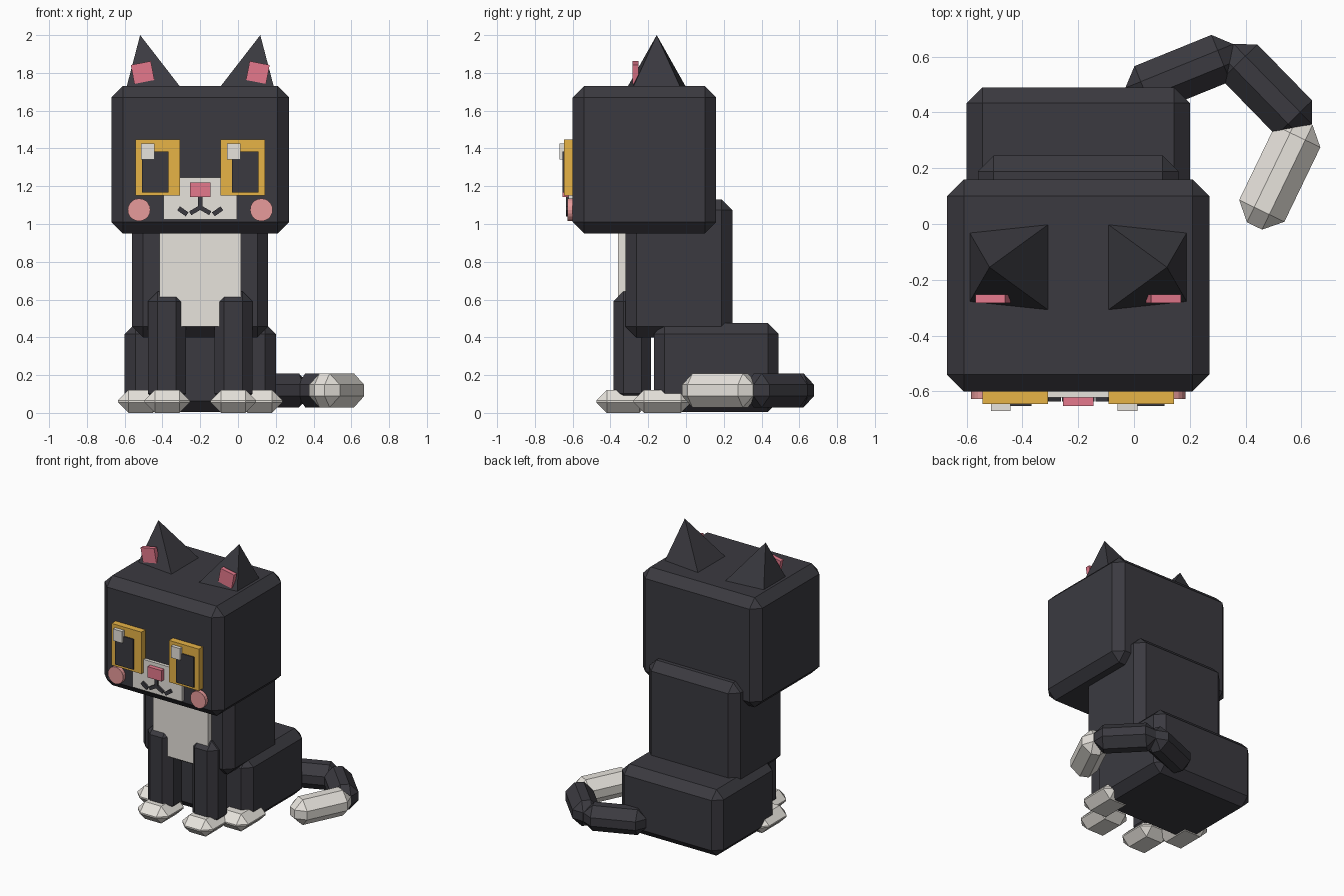
import bpy, bmesh
from math import radians, atan2, hypot
from mathutils import Vector, Matrix

cube = bpy.data.objects.get("Cube")
if cube:
    bpy.data.objects.remove(cube)

CX = -0.2  # symmetry plane of the cat (the tail swings out to its left)


def material(name, rgb):
    m = bpy.data.materials.new(name)
    m.use_nodes = True
    m.diffuse_color = (*rgb, 1)
    m.node_tree.nodes["Principled BSDF"].inputs["Base Color"].default_value = (*rgb, 1)
    return m


FUR = material("charcoal fur", (0.043, 0.042, 0.051))
WHITE = material("cream white", (0.80, 0.77, 0.72))
GOLD = material("gold", (0.81, 0.46, 0.063))
PINK = material("rose pink", (0.78, 0.19, 0.265))
BLUSH = material("blush pink", (0.86, 0.35, 0.35))


def finish(bm, name, mat):
    bmesh.ops.recalc_face_normals(bm, faces=bm.faces)
    mesh = bpy.data.meshes.new(name)
    bm.to_mesh(mesh)
    bm.free()
    mesh.materials.append(mat)
    ob = bpy.data.objects.new(name, mesh)
    bpy.context.collection.objects.link(ob)
    return ob


def box(name, mat, centre, size, bevel=0, axis="Z", angle=0):
    """Box with chamfered edges, turned by an angle in degrees about one axis."""
    bm = bmesh.new()
    bmesh.ops.create_cube(bm, size=1)
    bmesh.ops.scale(bm, vec=size, verts=bm.verts)
    if bevel:
        bmesh.ops.bevel(bm, geom=bm.edges[:], offset=bevel, segments=1,
                        affect='EDGES', profile=0.5)
    bm.transform(Matrix.Translation(centre) @ Matrix.Rotation(radians(angle), 4, axis))
    return finish(bm, name, mat)


def span(name, mat, x, y, z, bevel=0):
    """Box given by its extents, with x measured from the symmetry plane."""
    lo, hi = Vector((x[0], y[0], z[0])), Vector((x[1], y[1], z[1]))
    return box(name, mat, (lo + hi) / 2 + Vector((CX, 0, 0)), hi - lo, bevel)


def side_span(name, mat, s, x, y, z, bevel=0):
    return span(name, mat, sorted((s * x[0], s * x[1])), y, z, bevel)


# Torso and head
span("head", FUR, (-0.47, 0.47), (-0.60, 0.16), (0.95, 1.73), 0.06)
span("body", FUR, (-0.36, 0.36), (-0.32, 0.245), (0.40, 1.13), 0.057)
span("haunches", FUR, (-0.40, 0.40), (-0.17, 0.49), (0.005, 0.475), 0.057)
span("chest_patch", WHITE, (-0.215, 0.215), (-0.36, -0.30), (0.458, 1.0))

# Muzzle, nose and mouth
span("muzzle", WHITE, (-0.195, 0.195), (-0.622, -0.59), (1.025, 1.245))
span("nose", PINK, (-0.055, 0.055), (-0.653, -0.61), (1.143, 1.22))
span("mouth_centre", FUR, (-0.012, 0.012), (-0.636, -0.61), (1.08, 1.145))

for s, side in ((1, "left"), (-1, "right")):
    # Legs and paws
    side_span(side + "_front_leg", FUR, s, (0.075, 0.277), (-0.384, -0.184), (0.05, 0.642), 0.052)
    side_span(side + "_front_paw", WHITE, s, (0.055, 0.295), (-0.475, -0.19), (0, 0.122), 0.056)
    side_span(side + "_back_paw", WHITE, s, (0.195, 0.436), (-0.278, 0.03), (0, 0.122), 0.056)

    # Eyes, with both glints shifted to the same side
    side_span(side + "_eye", GOLD, s, (0.108, 0.343), (-0.645, -0.59), (1.15, 1.447))
    side_span(side + "_pupil", FUR, s, (0.168, 0.309), (-0.653, -0.63), (1.167, 1.383))
    gx = 0.141 if s > 0 else -0.313
    span(side + "_eye_glint", WHITE, (gx, gx + 0.071), (-0.67, -0.64), (1.342, 1.425))

    # Mouth curl
    box(side + "_mouth_inner", FUR, (CX + s * 0.027, -0.623, 1.072),
        (0.06, 0.026, 0.023), 0, "Y", s * 30)
    box(side + "_mouth_outer", FUR, (CX + s * 0.092, -0.623, 1.067),
        (0.055, 0.026, 0.025), 0, "Y", s * -35)

    # Cheek blush disc
    bm = bmesh.new()
    bmesh.ops.create_cone(bm, cap_ends=True, segments=20, radius1=0.06, radius2=0.06, depth=0.035)
    bm.transform(Matrix.Translation((CX + s * 0.324, -0.61, 1.075)) @ Matrix.Rotation(radians(90), 4, "X"))
    finish(bm, side + "_cheek", BLUSH)

    # Ear: leaning four-sided pyramid
    bm = bmesh.new()
    tip = bm.verts.new((CX + s * 0.318, -0.155, 2.0))
    base = [bm.verts.new((CX + s * x, y, 1.725)) for x, y in
            ((0.105, 0.0), (0.39, -0.03), (0.39, -0.28), (0.105, -0.31))]
    bm.faces.new(base)
    for i in range(4):
        bm.faces.new((base[i], base[(i + 1) % 4], tip))
    finish(bm, side + "_ear", FUR)
    box(side + "_inner_ear", PINK, (CX + s * 0.305, -0.268, 1.802),
        (0.108, 0.032, 0.102), 0, "Y", s * 11)

# Tail: three chamfered segments curling forward, the last one white
path = [(-0.02, 0.46), (0.367, 0.617)], [(0.336, 0.624), (0.616, 0.337)], [(0.613, 0.368), (0.432, -0.007)]
for (a, b), name, mat in zip(path, ("tail_base", "tail_middle", "tail_tip"), (FUR, FUR, WHITE)):
    dx, dy = b[0] - a[0], b[1] - a[1]
    box(name, mat, ((a[0] + b[0]) / 2, (a[1] + b[1]) / 2, 0.119),
        (hypot(dx, dy), 0.18, 0.18), 0.06, "Z", atan2(dy, dx) * 57.2958)
